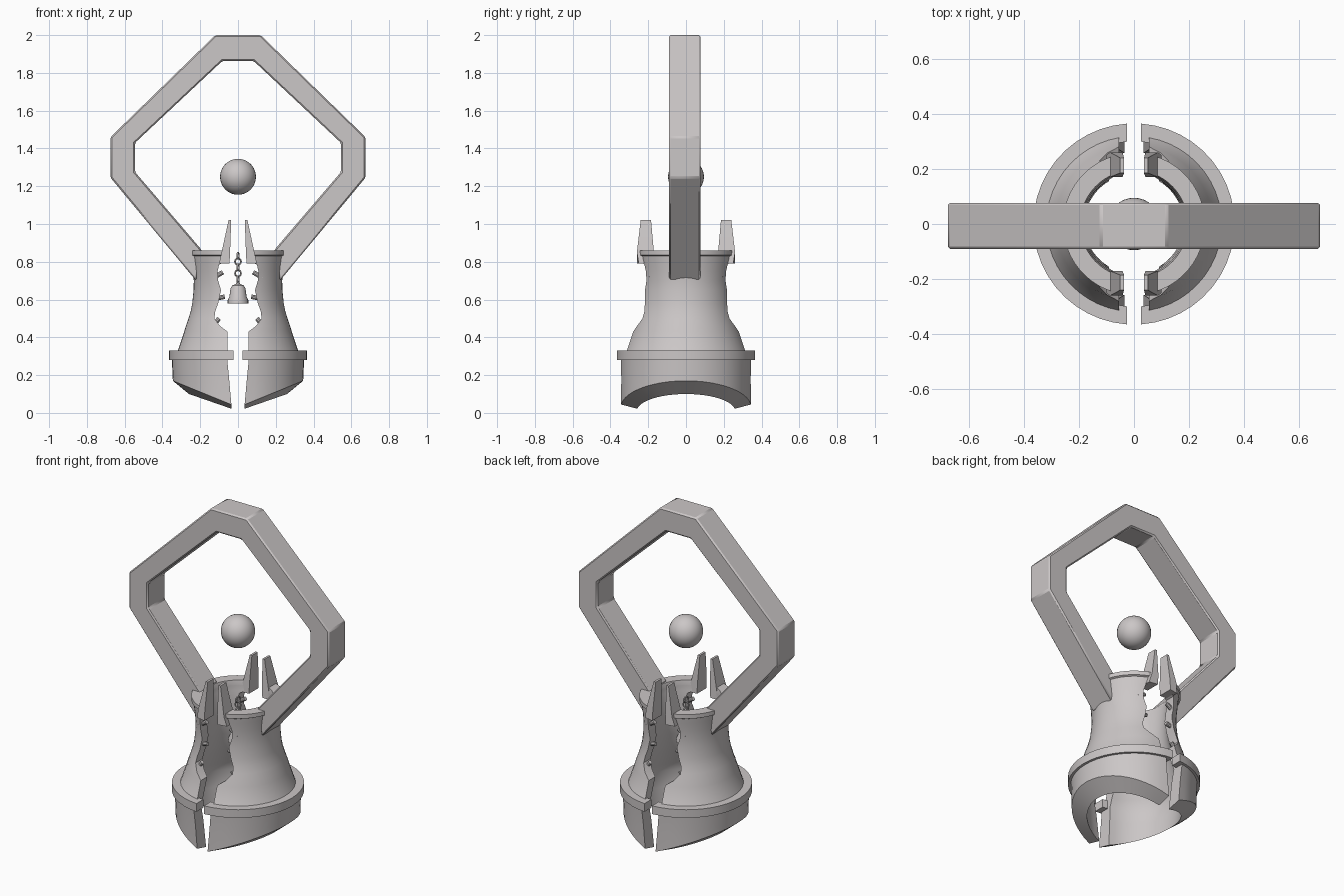
import bpy, bmesh, math
from mathutils import Vector, Matrix

if "Cube" in bpy.data.objects:
    bpy.data.objects.remove(bpy.data.objects["Cube"])

stone = bpy.data.materials.new("warm_grey")
stone.diffuse_color = (0.60, 0.57, 0.57, 1)
stone.use_nodes = True
stone.node_tree.nodes["Principled BSDF"].inputs["Base Color"].default_value = stone.diffuse_color


def finish(name, bm, angle=35, bevel=0):
    bmesh.ops.recalc_face_normals(bm, faces=bm.faces)
    me = bpy.data.meshes.new(name)
    bm.to_mesh(me)
    bm.free()
    me.materials.append(stone)
    ob = bpy.data.objects.new(name, me)
    bpy.context.collection.objects.link(ob)
    if bevel:
        m = ob.modifiers.new("bevel", 'BEVEL')
        m.width, m.segments, m.limit_method = bevel, 1, 'ANGLE'
    bpy.ops.object.select_all(action='DESELECT')
    ob.select_set(True)
    bpy.context.view_layer.objects.active = ob
    bpy.ops.object.shade_smooth_by_angle(angle=math.radians(angle))
    return ob


def half_shell(name, side, rows, bottom=None, segs=22):
    """Rows of (z, outer radius, inner radius, gap); every row stops at x = gap."""
    bm = bmesh.new()
    n = len(rows)
    cols = []
    for i in range(segs + 1):
        f = i / segs * 2 - 1
        col = []
        for inner in (False, True):
            for k, (z, ro, ri, gap) in enumerate(rows):
                r = ri if inner else ro
                t = f * math.acos(gap / r)
                x, y = r * math.cos(t), r * math.sin(t)
                if k == 0 and bottom:
                    z = bottom(x / r, inner)
                col.append(bm.verts.new((side * x, y, z)))
        cols.append((col[:n], col[n:]))
    for (ao, ai), (bo, bi) in zip(cols, cols[1:]):
        for k in range(n - 1):
            bm.faces.new((ao[k], bo[k], bo[k + 1], ao[k + 1]))
            bm.faces.new((ai[k], ai[k + 1], bi[k + 1], bi[k]))
        for k in (0, n - 1):
            bm.faces.new((ao[k], ai[k], bi[k], bo[k]))
    for o, i in (cols[0], cols[-1]):
        for k in range(n - 1):
            bm.faces.new((o[k], o[k + 1], i[k + 1], i[k]))
    return finish(name, bm)


def rod(bm, a, b, r1, r2, segs=10):
    a, b = Vector(a), Vector(b)
    rot = (b - a).to_track_quat('Z', 'Y').to_matrix().to_4x4()
    bmesh.ops.create_cone(bm, cap_ends=True, segments=segs, radius1=r1, radius2=r2,
                          depth=(b - a).length, matrix=Matrix.Translation((a + b) / 2) @ rot)


# Split bell body: wall profile with the keyhole opening in its gap values
body = [(0.0, .345, .26, .035), (.19, .346, .27, .048), (.28, .35, .28, .057),
        (.33, .318, .26, .055), (.43, .285, .225, .055), (.46, .276, .215, .095),
        (.50, .262, .205, .125), (.54, .25, .195, .12), (.58, .242, .187, .105),
        (.65, .235, .18, .09), (.70, .234, .18, .105), (.75, .238, .183, .108),
        (.785, .242, .185, .10), (.80, .244, .187, .07), (.83, .248, .19, .07),
        (.835, .258, .19, .07), (.86, .258, .195, .07)]
band = [(.28, .365, .30, .025), (.33, .365, .30, .025)]


def arch(c, inner):
    return .01 + .09 * c if inner else .03 + .14 * c


for side, tag in ((-1, "left"), (1, "right")):
    half_shell("bell_body_" + tag, side, body, arch)
    half_shell("bell_band_" + tag, side, band)

    # Horns at the front and back of the rim
    for sy, end in ((-1, "front"), (1, "back")):
        bm = bmesh.new()
        section = [(.045, .79, .17, .26), (.10, .79, .17, .25), (.087, .85, .17, .26),
                   (.05, 1.02, .185, .24), (.036, 1.02, .185, .24), (.042, .85, .17, .26)]
        near = [bm.verts.new((side * x, sy * a, z)) for x, z, a, b in section]
        far = [bm.verts.new((side * x, sy * b, z)) for x, z, a, b in section]
        bm.faces.new(near)
        bm.faces.new(far)
        for i in range(6):
            j = (i + 1) % 6
            bm.faces.new((near[i], near[j], far[j], far[i]))
        finish("rim_horn_%s_%s" % (end, tag), bm, 20)

    # Small pegs on the cut edges
    bm = bmesh.new()
    for sy in (-1, 1):
        for x, y, z, dz in ((.11, .185, .73, .015), (.10, .19, .61, .005), (.13, .20, .47, .03)):
            rod(bm, (side * (x + .02), sy * y, z - dz), (side * (x - .03), sy * y, z + dz), .012, .012)
    finish("edge_pegs_" + tag, bm)

# Angular carrying loop
outer = [(.222, .70), (.675, 1.245), (.675, 1.46), (.12, 2.0)]
inner = [(.19, .86), (.545, 1.275), (.545, 1.43), (.083, 1.863)]
outer += [(-x, z) for x, z in reversed(outer)]
inner += [(-x, z) for x, z in reversed(inner)]
bm = bmesh.new()
rings = [[bm.verts.new((p[0], y, p[1])) for p, y in ((o, -.09), (o, .077), (i, .077), (i, -.09))]
         for o, i in zip(outer, inner)]
for a, b in zip(rings, rings[1:]):
    for k in range(4):
        bm.faces.new((a[k], a[(k + 1) % 4], b[(k + 1) % 4], b[k]))
bm.faces.new(rings[0])
bm.faces.new(rings[-1])
finish("carrying_loop", bm, 20, .008)

# Floating ball
bm = bmesh.new()
bmesh.ops.create_uvsphere(bm, u_segments=32, v_segments=20, radius=.095,
                          matrix=Matrix.Translation((0, 0, 1.25)))
finish("floating_ball", bm)

# Small hanging bell
bm = bmesh.new()
profile = [(.035, .59), (.048, .58), (.055, .58), (.055, .595), (.046, .615),
           (.039, .66), (.03, .675), (.012, .683), (.006, .695), (0, .697)]
vs = [bm.verts.new((r, 0, z)) for r, z in [(0, .60)] + profile]
es = [bm.edges.new(p) for p in zip(vs, vs[1:])]
bmesh.ops.spin(bm, geom=vs + es, cent=(0, 0, 0), axis=(0, 0, 1), angle=2 * math.pi, steps=20)
bmesh.ops.remove_doubles(bm, verts=bm.verts, dist=.0005)
finish("hanging_bell", bm)

# Chain of alternating links
for k in range(5):
    bpy.ops.mesh.primitive_torus_add(
        location=(0, 0, .708 + .031 * k), major_radius=.0165, minor_radius=.0045,
        major_segments=14, minor_segments=6,
        rotation=(math.pi / 2, 0, math.radians(15 if k % 2 else 75)))
    link = bpy.context.object
    link.name = "chain_link_%d" % (k + 1)
    link.data.materials.append(stone)
    bpy.ops.object.shade_smooth_by_angle(angle=math.radians(60))
